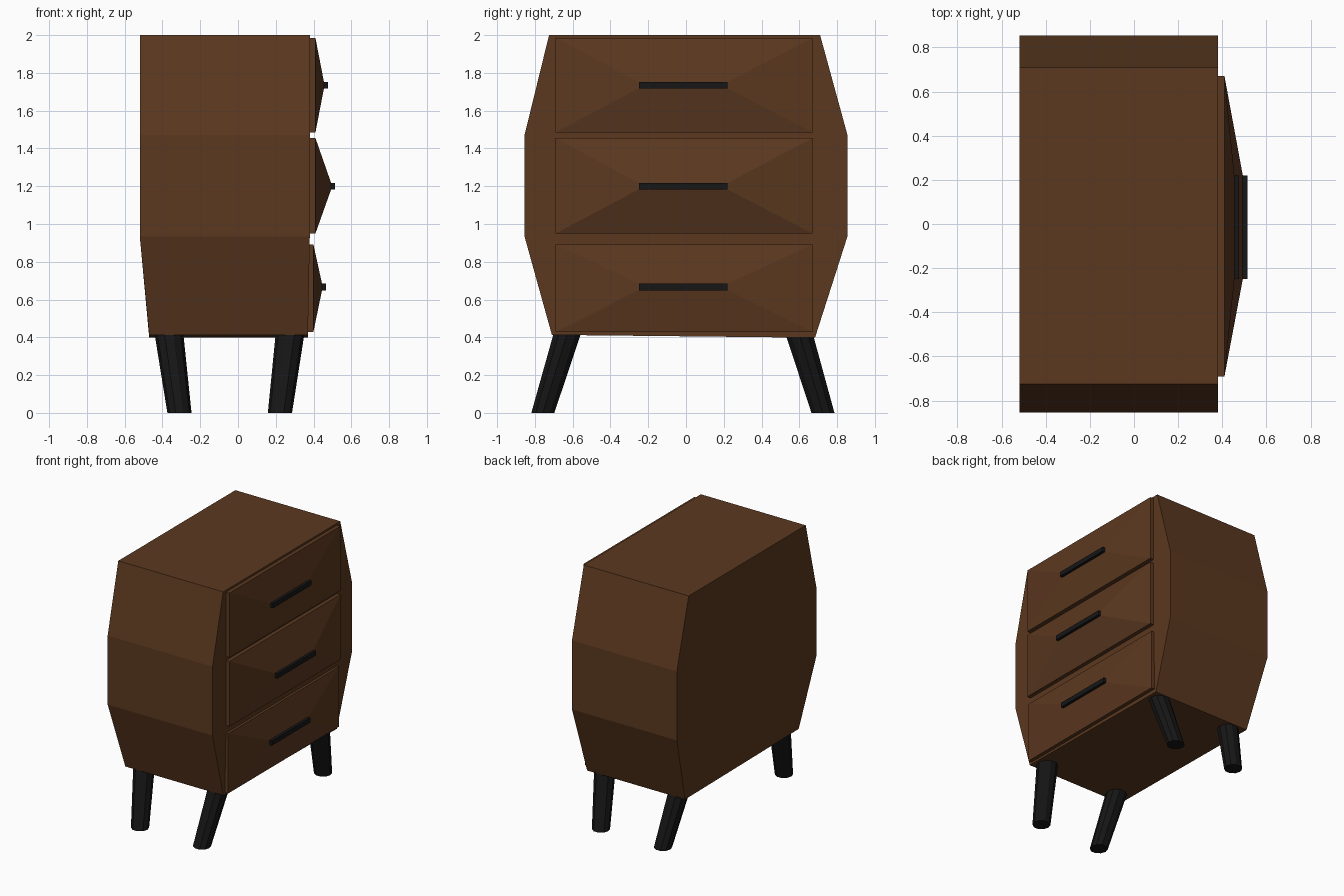
import bpy, math
from mathutils import Vector

if "Cube" in bpy.data.objects:
    bpy.data.objects.remove(bpy.data.objects["Cube"])


def material(name, color):
    m = bpy.data.materials.new(name)
    m.diffuse_color = color
    m.use_nodes = True
    m.node_tree.nodes["Principled BSDF"].inputs["Base Color"].default_value = m.diffuse_color
    return m


wood = material("dark_wood", (0.105, 0.040, 0.014, 1))
black = material("black_paint", (0.008, 0.008, 0.008, 1))


def loft(name, rings, mat):
    """Closed solid skinned through rings with equal point counts."""
    n = len(rings[0])
    verts = [p for r in rings for p in r]
    faces = [tuple(reversed(range(n))),
             tuple(range(len(verts) - n, len(verts)))]
    for k in range(len(rings) - 1):
        for i in range(n):
            j = (i + 1) % n
            faces.append((k * n + i, k * n + j, k * n + n + j, k * n + n + i))
    me = bpy.data.meshes.new(name)
    me.from_pydata(verts, [], faces)
    me.materials.append(mat)
    ob = bpy.data.objects.new(name, me)
    bpy.context.collection.objects.link(ob)
    return ob


# Faceted cabinet body: back x, front x, y limits, z at each y limit
def level(xb, xf, y0, y1, z0, z1):
    return [(xb, y0, z0), (xf, y0, z0), (xf, y1, z1), (xb, y1, z1)]


loft("cabinet_body", [
    level(-0.47, 0.37, -0.71, 0.683, 0.413, 0.398),
    level(-0.52, 0.38, -0.855, 0.855, 0.935, 0.935),
    level(-0.52, 0.38, -0.855, 0.855, 1.47, 1.47),
    level(-0.52, 0.38, -0.725, 0.71, 2.0, 2.0),
], wood)


# Drawer fronts (hipped panels) with bar handles; all face +x
def panel(x, y0, y1, z0, z1):
    return [(x, y0, z0), (x, y1, z0), (x, y1, z1), (x, y0, z1)]


drawers = [  # name, z bottom, z top, back x, rim x, peak x, handle z
    ("top", 1.485, 1.985, 0.37, 0.41, 0.455, 1.735),
    ("middle", 0.95, 1.455, 0.37, 0.41, 0.493, 1.20),
    ("bottom", 0.428, 0.892, 0.36, 0.399, 0.445, 0.667),
]
for name, z0, z1, xb, xr, xp, zh in drawers:
    loft(name + "_drawer", [
        panel(xb, -0.69, 0.67, z0, z1),
        panel(xr, -0.69, 0.67, z0, z1),
        panel(xp, -0.25, 0.22, zh - 0.017, zh + 0.017),
    ], wood)
    loft(name + "_handle", [
        panel(xp - 0.02, -0.25, 0.22, zh - 0.018, zh + 0.018),
        panel(xp + 0.021, -0.25, 0.22, zh - 0.018, zh + 0.018),
    ], black)


# Splayed tapered legs
def circle(x, y, z, r, n=10):
    return [(x + r * math.cos(2 * math.pi * i / n),
             y + r * math.sin(2 * math.pi * i / n), z) for i in range(n)]


for xname, xfoot, xtop in (("front", 0.222, 0.275), ("back", -0.31, -0.365)):
    for yname, yfoot, ytop in (("left", -0.758, -0.63), ("right", 0.725, 0.60)):
        loft(f"{xname}_{yname}_leg", [
            circle(xfoot, yfoot, 0.0, 0.064),
            circle(xtop, ytop, 0.415, 0.076),
        ], black)
